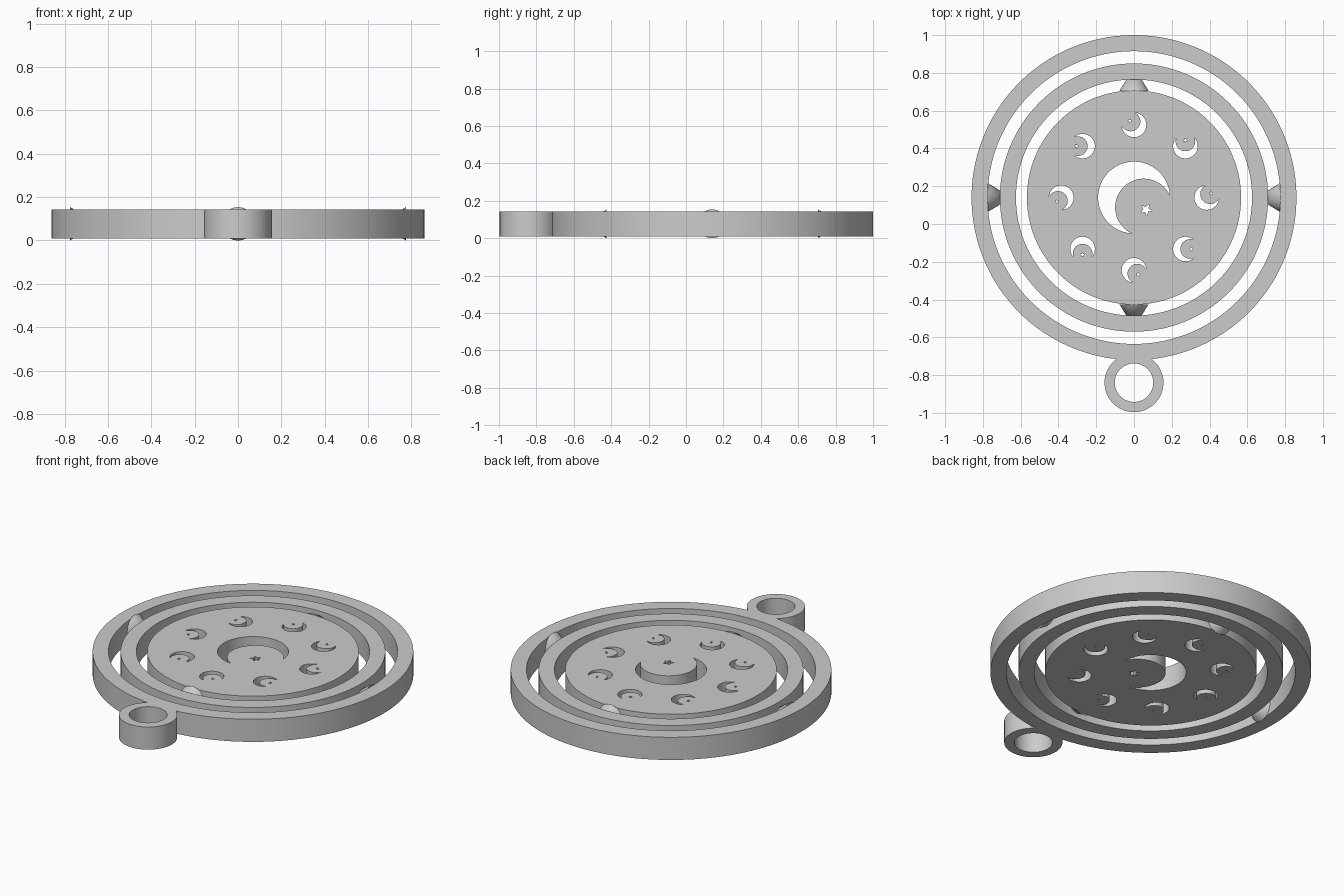
import bpy
import math
from math import pi, cos, sin, acos
from mathutils import Vector

if "Cube" in bpy.data.objects:
    bpy.data.objects.remove(bpy.data.objects["Cube"])

CENTRE = Vector((0, 0.14))
MID_Z, HALF = 0.077, 0.067

grey = bpy.data.materials.new("plain_grey")
grey.use_nodes = True
colour = (0.6, 0.6, 0.6, 1)
grey.diffuse_color = colour
grey.node_tree.nodes["Principled BSDF"].inputs["Base Color"].default_value = colour


def polar(c, r, a):
    return Vector((c[0] + r * cos(a), c[1] + r * sin(a)))


def arc(c, r, a0, a1, n):
    return [polar(c, r, a0 + (a1 - a0) * i / n) for i in range(n + 1)]


def circle(c, r, n=128):
    return arc(c, r, 0, 2 * pi, n)[:-1]


def two_circles(c, r1, r2, d, direction, joined, n):
    """Outline of circle 1 with circle 2 (d away) joined on or bitten out."""
    t1 = acos((d * d + r1 * r1 - r2 * r2) / (2 * d * r1))
    t2 = acos((d * d + r2 * r2 - r1 * r1) / (2 * d * r2))
    first = arc(c, r1, direction + t1, direction + 2 * pi - t1, n)
    end = 3 * pi - t2 if joined else pi - t2
    second = arc(polar(c, d, direction), r2, direction + pi + t2, direction + end, n // 2)
    return first + second[1:-1]


def star(c, r, turn):
    return [polar(c, r if i % 2 == 0 else r * 0.45, turn + i * pi / 5) for i in range(10)]


def finish(obj, name):
    obj.name = obj.data.name = name
    obj.data.materials.clear()
    obj.data.materials.append(grey)
    bpy.ops.object.select_all(action="DESELECT")
    obj.select_set(True)
    bpy.context.view_layer.objects.active = obj
    bpy.ops.object.shade_smooth_by_angle(angle=math.radians(30))


def plate(name, outlines):
    """Flat part: the first outline is the edge, the others are holes."""
    curve = bpy.data.curves.new(name, "CURVE")
    curve.dimensions = "2D"
    curve.fill_mode = "BOTH"
    curve.extrude = HALF
    for points in outlines:
        spline = curve.splines.new("POLY")
        spline.points.add(len(points) - 1)
        for target, p in zip(spline.points, points):
            target.co = (p.x, p.y, 0, 1)
        spline.use_cyclic_u = True
    obj = bpy.data.objects.new(name, curve)
    bpy.context.collection.objects.link(obj)
    obj.location.z = MID_Z
    bpy.ops.object.select_all(action="DESELECT")
    obj.select_set(True)
    bpy.context.view_layer.objects.active = obj
    bpy.ops.object.convert(target="MESH")
    obj = bpy.context.object
    bpy.ops.object.mode_set(mode="EDIT")
    bpy.ops.mesh.select_all(action="SELECT")
    bpy.ops.mesh.remove_doubles(threshold=0.0001)
    bpy.ops.mesh.normals_make_consistent(inside=False)
    bpy.ops.object.mode_set(mode="OBJECT")
    finish(obj, name)


def moon_and_star(c, size, direction):
    moon = two_circles(c, size, size * 0.8, size * 0.387, direction, False, 64)
    return [moon, star(polar(c, size * 0.48, direction), size * 0.17, direction - pi / 5)]


# Outer ring fused with the hanging loop
loop_distance = 0.98
plate("outer_ring_with_loop", [
    two_circles(CENTRE, 0.86, 0.156, loop_distance, -pi / 2, True, 160),
    circle(CENTRE, 0.775),
    circle(polar(CENTRE, loop_distance, -pi / 2), 0.102, 64)])

# Middle ring
plate("middle_ring", [circle(CENTRE, 0.71), circle(CENTRE, 0.625)])

# Disc pierced by a large moon and eight small ones turning around it
holes = moon_and_star(CENTRE, 0.19, -pi / 4)
for i in range(8):
    a = i * pi / 4
    holes += moon_and_star(polar(CENTRE, 0.385, a), 0.065, a + pi / 4)
plate("pierced_disc", [circle(CENTRE, 0.567)] + holes)


# Conical pivots between the rings and the disc
def pivot(name, base, angle, way):
    depth = 0.127
    p = polar(CENTRE, base + way * depth / 2, angle)
    bpy.ops.mesh.primitive_cone_add(vertices=64, radius1=0.077, radius2=0, depth=depth,
                                    location=(p.x, p.y, MID_Z))
    obj = bpy.context.object
    axis = Vector((cos(angle), sin(angle), 0)) * way
    obj.rotation_euler = axis.to_track_quat("Z", "Y").to_euler()
    finish(obj, name)


pivot("left_pivot", 0.775, 0, -1)
pivot("right_pivot", 0.775, pi, -1)
pivot("back_pivot", 0.565, pi / 2, 1)
pivot("front_pivot", 0.565, -pi / 2, 1)
